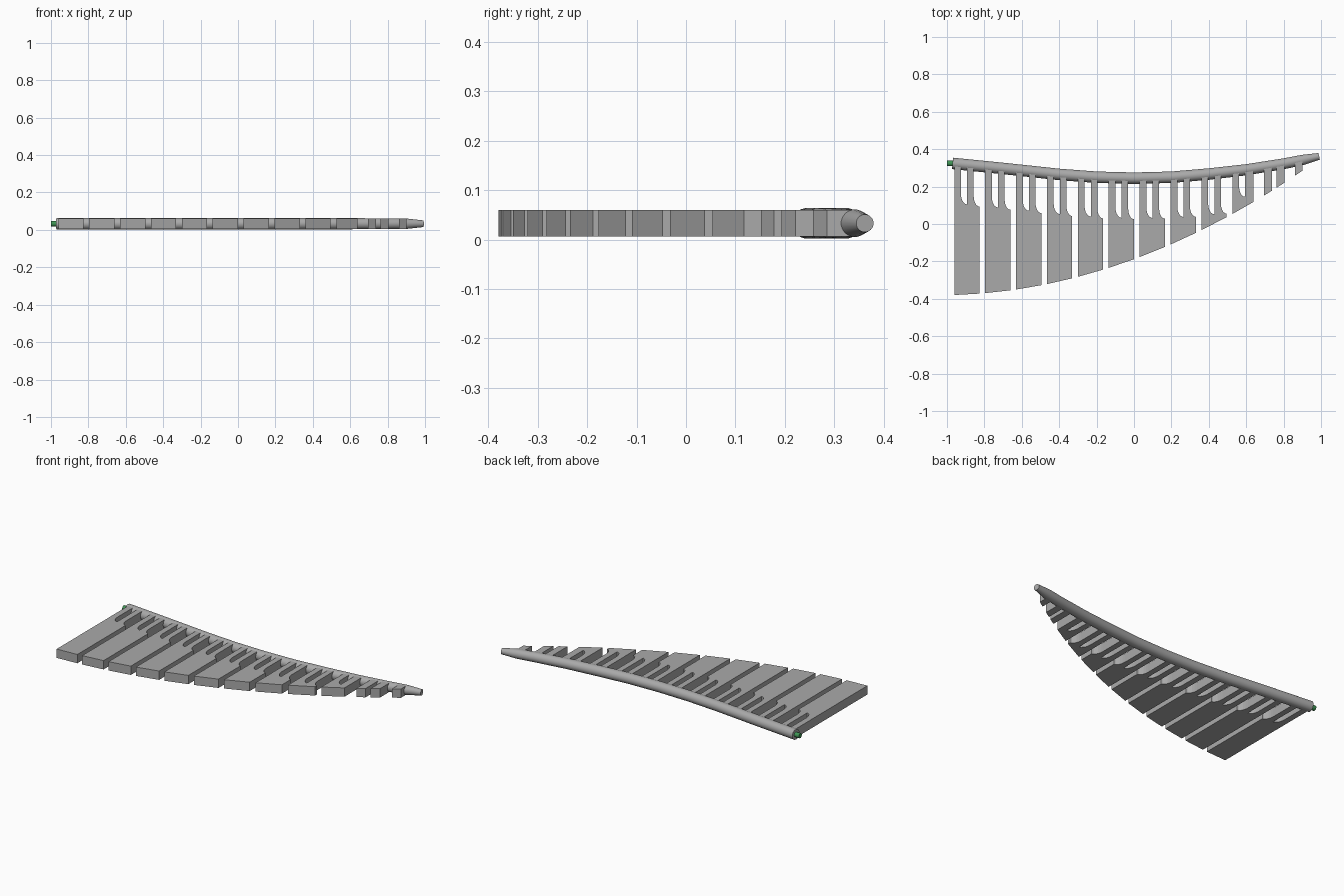
import bpy, bmesh, math
from mathutils import Vector

if "Cube" in bpy.data.objects:
    bpy.data.objects.remove(bpy.data.objects["Cube"])


def material(name, rgb):
    m = bpy.data.materials.new(name)
    m.diffuse_color = (*rgb, 1)
    m.use_nodes = True
    m.node_tree.nodes["Principled BSDF"].inputs["Base Color"].default_value = m.diffuse_color
    return m


GREY = material("grey", (0.40, 0.40, 0.40))
GREEN = material("green", (0.05, 0.30, 0.09))
ZC = 0.033

# Spar centre line: x, y, radius
SPAR = [(-0.97, 0.324, 0.031), (-0.7, 0.297, 0.031), (-0.4, 0.265, 0.031),
        (-0.2, 0.25, 0.031), (0, 0.245, 0.031), (0.2, 0.25, 0.031),
        (0.4, 0.267, 0.031), (0.6, 0.29, 0.030), (0.8, 0.322, 0.029),
        (0.9, 0.342, 0.028), (0.99, 0.362, 0.018)]


def spar_y(x):
    for a, b in zip(SPAR, SPAR[1:]):
        if x <= b[0]:
            return a[1] + (b[1] - a[1]) * (x - a[0]) / (b[0] - a[0])
    return SPAR[-1][1]


def edge_y(x):
    """Curved trailing edge of the wing."""
    return 0.175 * (x + 1.05) ** 2 - 0.381


def finish(name, bm, mat, smooth=False):
    bmesh.ops.recalc_face_normals(bm, faces=bm.faces)
    me = bpy.data.meshes.new(name)
    bm.to_mesh(me)
    bm.free()
    me.materials.append(mat)
    ob = bpy.data.objects.new(name, me)
    bpy.context.collection.objects.link(ob)
    if smooth:
        bpy.ops.object.select_all(action='DESELECT')
        ob.select_set(True)
        bpy.context.view_layer.objects.active = ob
        bpy.ops.object.shade_smooth_by_angle(angle=math.radians(35))
    return ob


def tube(name, path, sides, mat):
    """Round tube swept along (x, y, radius) points in a level plane."""
    bm = bmesh.new()
    rings = []
    for i, (x, y, r) in enumerate(path):
        a, b = path[max(i - 1, 0)], path[min(i + 1, len(path) - 1)]
        d = Vector((b[0] - a[0], b[1] - a[1])).normalized()
        ring = []
        for k in range(sides):
            t = 2 * math.pi * (k + 0.5) / sides
            ring.append(bm.verts.new((x - d.y * r * math.cos(t),
                                      y + d.x * r * math.cos(t),
                                      ZC + r * math.sin(t))))
        rings.append(ring)
    for p, q in zip(rings, rings[1:]):
        for k in range(sides):
            n = (k + 1) % sides
            bm.faces.new((p[k], p[n], q[n], q[k]))
    bm.faces.new(rings[0])
    bm.faces.new(rings[-1])
    return finish(name, bm, mat, True)


def slat(name, outline):
    """Flat plate extruded from a top outline."""
    bm = bmesh.new()
    f = bm.faces.new([bm.verts.new((x, y, 0.006)) for x, y in outline])
    res = bmesh.ops.extrude_face_region(bm, geom=[f])
    bmesh.ops.translate(bm, vec=(0, 0, 0.054),
                        verts=[v for v in res["geom"] if isinstance(v, bmesh.types.BMVert)])
    return finish(name, bm, GREY)


def hollow(x0, x1, depth):
    """Left side of a notch, running down and curving over to its right side."""
    pts = [(x0, spar_y(x0))]
    for k in range(6):
        t = math.pi / 2 * k / 5
        pts.append((x1 - (x1 - x0) * math.cos(t), depth + 0.055 * (1 - math.sin(t))))
    return pts


# Spar and hinge pin
tube("spar", SPAR, 20, GREY)
tube("hinge_pin", [(-1.0, 0.324, 0.015), (-0.96, 0.324, 0.015)], 12, GREEN)

# Full slats: two prongs, a slot between them and a notch on the right
for i in range(10):
    x0 = -0.961 + 0.1652 * i
    a, b, c, d = x0 + 0.036, x0 + 0.069, x0 + 0.104, x0 + 0.135
    slot = 0.145 if i == 9 else spar_y(a) - 0.215
    pts = [(x0, spar_y(x0))] + hollow(a, b, slot) + [(b, spar_y(b))]
    if i < 9:
        pts += hollow(c, d, spar_y(c) - 0.22) + [(d, edge_y(d))]
    else:
        d = x0 + 0.112
        pts += [(d, spar_y(d)), (d, edge_y(d))]
    slat(f"slat_{i + 1}", pts + [(x0, edge_y(x0))])

# Short single prongs near the tip
for i, (l, r) in enumerate([(0.695, 0.738), (0.762, 0.805), (0.86, 0.902)]):
    slat(f"tip_prong_{i + 1}", [(l, spar_y(l)), (r, spar_y(r)),
                                (r, edge_y(r)), (l, edge_y(l))])
